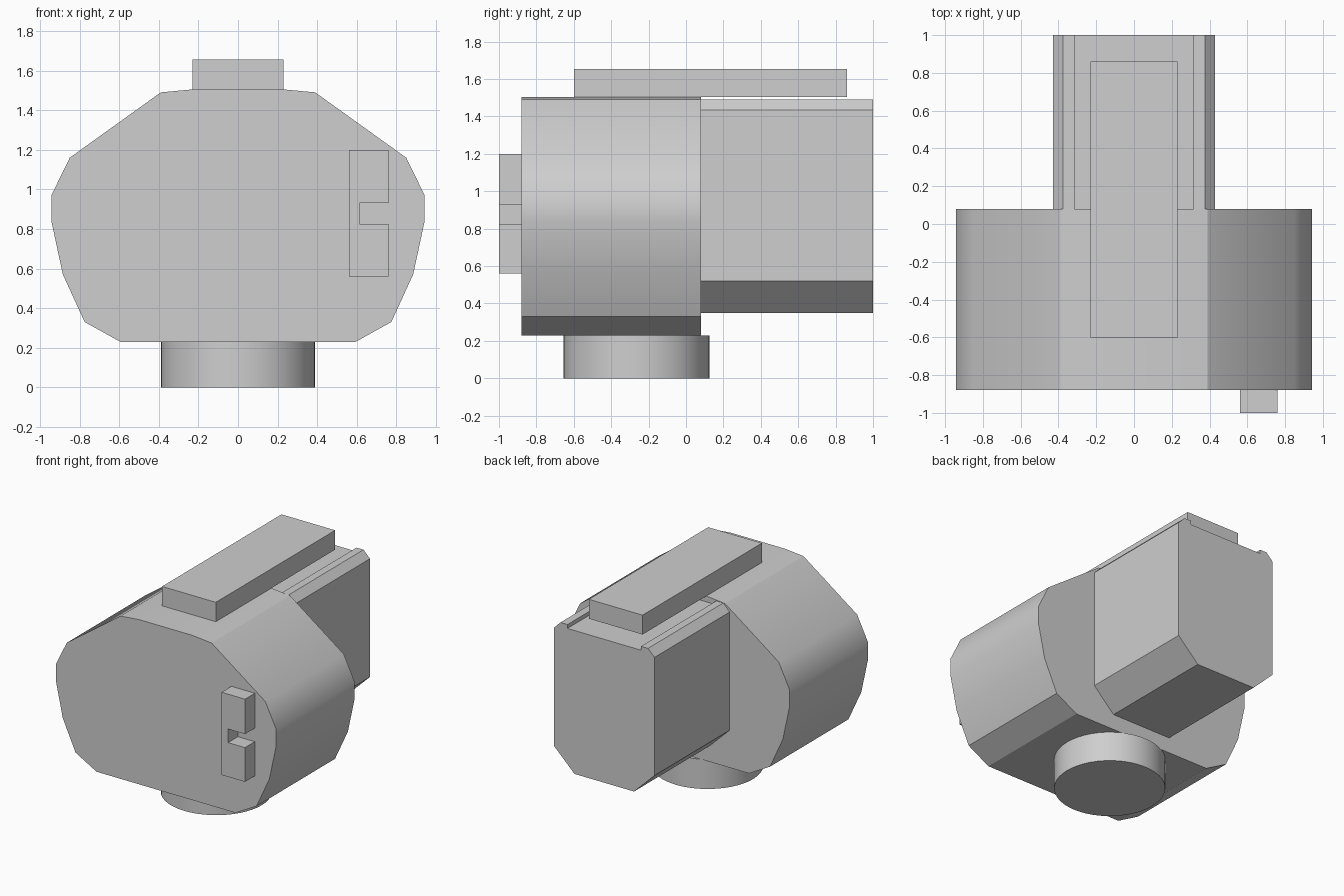
import bpy
import bmesh
import math

cube = bpy.data.objects.get("Cube")
if cube:
    bpy.data.objects.remove(cube, do_unlink=True)

# Single plain grey for every part
grey = bpy.data.materials.new("light_grey")
grey.use_nodes = True
colour = (0.62, 0.62, 0.62, 1)
grey.diffuse_color = colour
grey.node_tree.nodes["Principled BSDF"].inputs["Base Color"].default_value = colour


def mirrored(half):
    """Close a right-hand outline, listed top to bottom, with its mirror image."""
    return half + [(-x, z) for x, z in reversed(half)]


def extrude_profile(name, outline, y0, y1):
    """Extrude an x-z outline from y0 to y1."""
    bm = bmesh.new()
    face = bm.faces.new([bm.verts.new((x, y0, z)) for x, z in outline])
    result = bmesh.ops.extrude_face_region(bm, geom=[face])
    verts = [v for v in result["geom"] if isinstance(v, bmesh.types.BMVert)]
    bmesh.ops.translate(bm, verts=verts, vec=(0, y1 - y0, 0))
    bmesh.ops.recalc_face_normals(bm, faces=bm.faces)
    mesh = bpy.data.meshes.new(name)
    bm.to_mesh(mesh)
    bm.free()
    mesh.materials.append(grey)
    obj = bpy.data.objects.new(name, mesh)
    bpy.context.collection.objects.link(obj)
    return obj


def smooth(obj, degrees):
    bpy.ops.object.select_all(action="DESELECT")
    obj.select_set(True)
    bpy.context.view_layer.objects.active = obj
    bpy.ops.object.shade_smooth_by_angle(angle=math.radians(degrees))


# Broad faceted housing with softly shaded flanks
housing = extrude_profile("main_housing", mirrored([
    (0.23, 1.505), (0.39, 1.49), (0.85, 1.16), (0.943, 0.97), (0.943, 0.84),
    (0.885, 0.57), (0.775, 0.33), (0.595, 0.23)]), -0.88, 0.08)
smooth(housing, 28.3)

# Rear block with chamfered corners and a shallow channel along the top
extrude_profile("rear_block", mirrored([
    (0.315, 1.46), (0.315, 1.49), (0.375, 1.49), (0.43, 1.435),
    (0.43, 0.52), (0.255, 0.35)]), 0.08, 1.0)

# Flat rail lying over the housing and the rear block
extrude_profile("top_rail", mirrored([(0.23, 1.655), (0.23, 1.505)]), -0.60, 0.86)

# Notched bracket on the front
extrude_profile("front_bracket", [
    (0.56, 0.56), (0.76, 0.56), (0.76, 0.825), (0.615, 0.825),
    (0.615, 0.93), (0.76, 0.93), (0.76, 1.20), (0.56, 1.20)], -1.0, -0.88)

# Round foot
bpy.ops.mesh.primitive_cylinder_add(vertices=48, radius=0.39, depth=0.23,
                                    location=(0, -0.265, 0.115))
foot = bpy.context.object
foot.name = "round_foot"
foot.data.materials.append(grey)
smooth(foot, 30)
